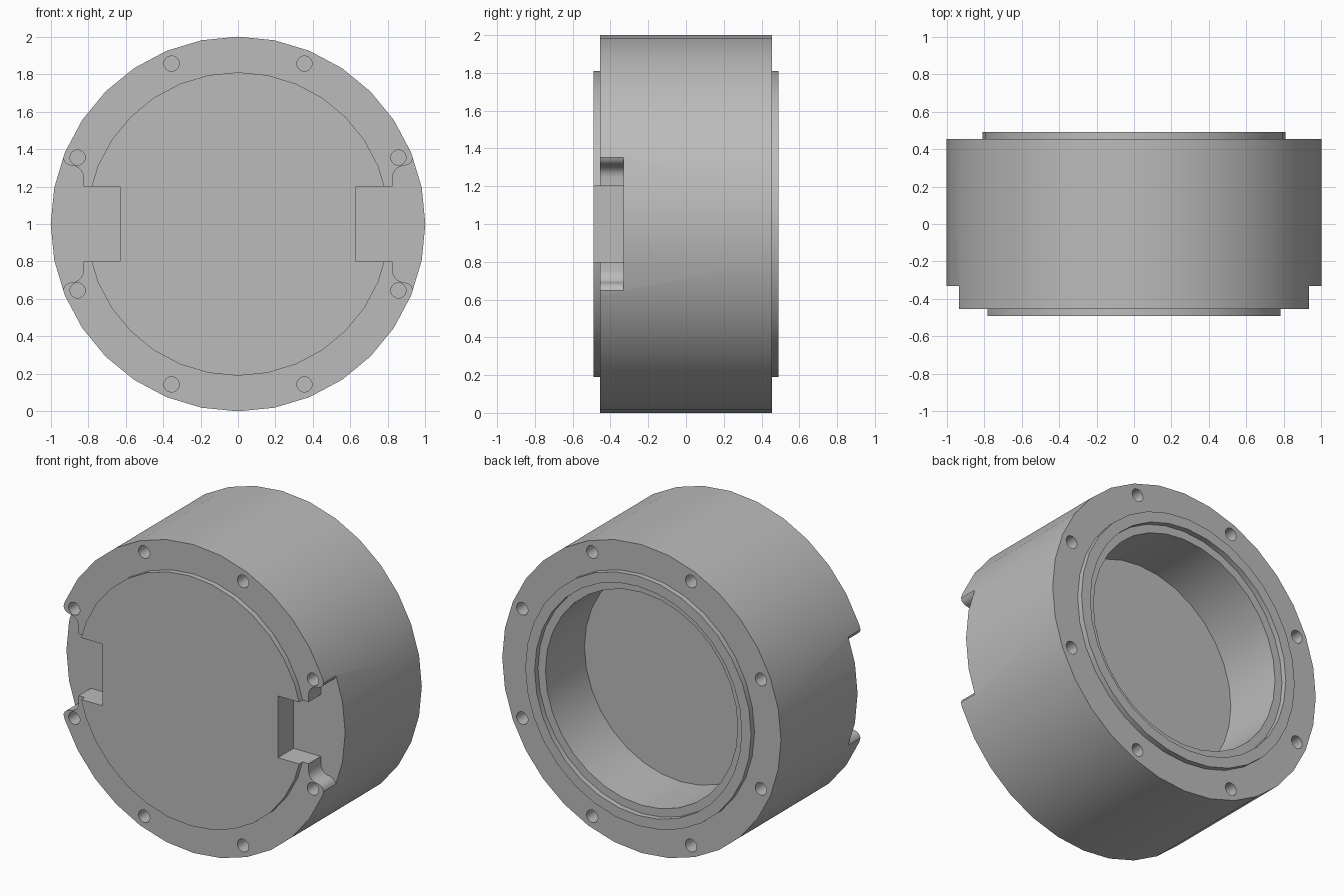
import bpy, bmesh
from math import sin, cos, pi, radians

cube = bpy.data.objects.get("Cube")
if cube:
    bpy.data.objects.remove(cube, do_unlink=True)

SEGMENTS = 32
CENTRE_Z = 1.0

grey = bpy.data.materials.new("plain grey")
grey.use_nodes = True
colour = (0.5, 0.5, 0.5, 1)
grey.diffuse_color = colour
grey.node_tree.nodes["Principled BSDF"].inputs["Base Color"].default_value = colour


def make_object(name, bm):
    bmesh.ops.recalc_face_normals(bm, faces=bm.faces)
    mesh = bpy.data.meshes.new(name)
    bm.to_mesh(mesh)
    bm.free()
    mesh.materials.append(grey)
    obj = bpy.data.objects.new(name, mesh)
    bpy.context.collection.objects.link(obj)
    return obj


def lathe(bm, profile, segments, x=0, z=CENTRE_Z):
    """Turn (radius, y) points round a y-parallel axis and cap both ends."""
    rings = []
    for r, y in profile:
        angles = [2 * pi * i / segments for i in range(segments)]
        rings.append([bm.verts.new((x + r * sin(a), y, z + r * cos(a))) for a in angles])
    for a, b in zip(rings, rings[1:]):
        for i in range(segments):
            j = (i + 1) % segments
            bm.faces.new((a[i], a[j], b[j], b[i]))
    bm.faces.new(rings[0])
    bm.faces.new(rings[-1])


def prism(bm, outline, y0, y1):
    """Extrude an (x, z) outline along y."""
    front = [bm.verts.new((x, y0, CENTRE_Z + z)) for x, z in outline]
    back = [bm.verts.new((x, y1, CENTRE_Z + z)) for x, z in outline]
    bm.faces.new(front)
    bm.faces.new(back)
    n = len(outline)
    for i in range(n):
        j = (i + 1) % n
        bm.faces.new((front[i], front[j], back[j], back[i]))


# Housing: raised front disc, thick drum, raised back ring, stepped bore
bm = bmesh.new()
lathe(bm, [(0.81, -0.49), (0.81, -0.455), (1, -0.455), (1, 0.455),
           (0.81, 0.455), (0.81, 0.49), (0.743, 0.49), (0.743, 0.455),
           (0.69, 0.455), (0.69, 0.055)], SEGMENTS)
housing = make_object("housing", bm)

# Side notches: square pocket widening round the screw bosses
fillet = [(0.89 - 0.065 * cos(a), 0.247 + 0.065 * sin(a))
          for a in (radians(18 * i) for i in range(6))]
upper = [(0.63, 0.2), (0.825, 0.2)] + fillet + [
    (0.91, 0.318), (0.927, 0.333), (0.935, 0.355), (1.1, 0.355)]
outline = upper + [(x, -z) for x, z in reversed(upper)]
cutter_bm = bmesh.new()
for side in (1, -1):
    prism(cutter_bm, [(side * x, z) for x, z in outline], -0.6, -0.33)

# Screw holes: eight on each face
for i in range(8):
    a = radians(22.5 + 45 * i)
    for y0, y1 in ((-0.6, -0.25), (0.25, 0.6)):
        lathe(cutter_bm, [(0.041, y0), (0.041, y1)], 16,
              0.927 * cos(a), CENTRE_Z + 0.927 * sin(a))
cutter = make_object("notch_and_hole_cutter", cutter_bm)
cutter.hide_render = True

cut = housing.modifiers.new("cuts", "BOOLEAN")
cut.operation = "DIFFERENCE"
cut.solver = "EXACT"
cut.object = cutter

bpy.ops.object.select_all(action="DESELECT")
housing.select_set(True)
bpy.context.view_layer.objects.active = housing
bpy.ops.object.modifier_apply(modifier=cut.name)
bpy.data.objects.remove(cutter, do_unlink=True)
bpy.ops.object.shade_smooth_by_angle(angle=radians(30))
